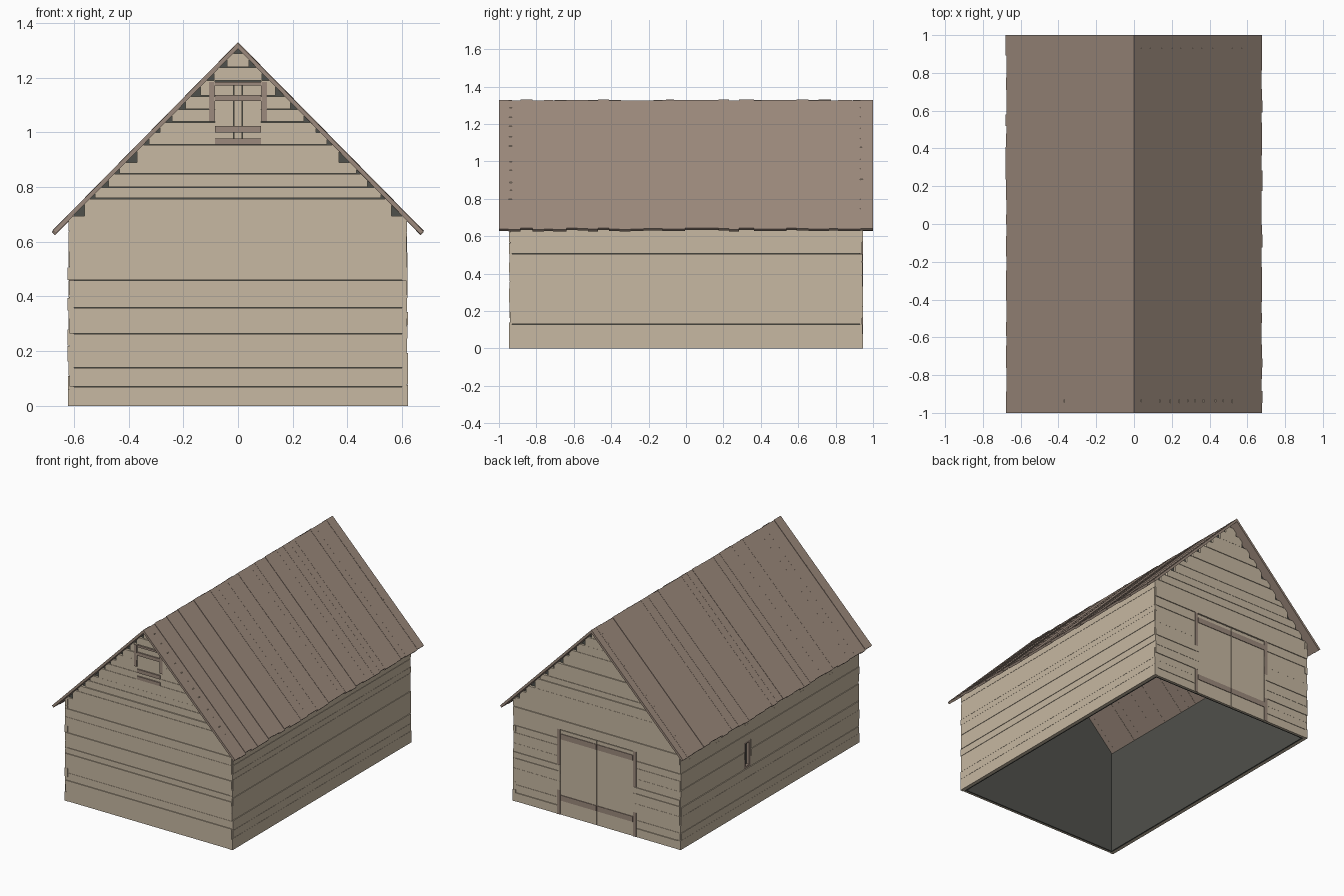
import bpy, bmesh, random
from mathutils import Vector

random.seed(4)
cube = bpy.data.objects.get("Cube")
if cube:
    bpy.data.objects.remove(cube, do_unlink=True)


def material(name, rgb):
    m = bpy.data.materials.new(name)
    m.use_nodes = True
    m.diffuse_color = (*rgb, 1)
    m.node_tree.nodes["Principled BSDF"].inputs["Base Color"].default_value = (*rgb, 1)
    return m


tan = material("pale wood", (0.57, 0.48, 0.36))
brown = material("brown wood", (0.335, 0.255, 0.205))
dark = material("dark interior", (0.078, 0.08, 0.07))

HALF_X, HALF_Y = 0.60, 0.93      # backing wall faces
RIDGE, SLOPE = 1.33, 1.015       # outer roof line


def roof_half(z):
    return (RIDGE - z) / SLOPE


def prism(bm, profile, y0, y1):
    """Extrude an x-z profile from y0 to y1."""
    face = bm.faces.new([bm.verts.new((x, y0, z)) for x, z in profile])
    moved = bmesh.ops.extrude_face_region(bm, geom=[face])["geom"]
    verts = [v for v in moved if isinstance(v, bmesh.types.BMVert)]
    bmesh.ops.translate(bm, verts=verts, vec=Vector((0, y1 - y0, 0)))


def box(bm, x0, x1, y0, y1, z0, z1):
    prism(bm, [(x0, z0), (x1, z0), (x1, z1), (x0, z1)], y0, y1)


def finish(bm, name, mat):
    bmesh.ops.recalc_face_normals(bm, faces=bm.faces)
    mesh = bpy.data.meshes.new(name)
    bm.to_mesh(mesh)
    bm.free()
    mesh.materials.append(mat)
    obj = bpy.data.objects.new(name, mesh)
    bpy.context.collection.objects.link(obj)
    return obj


def split(start, end, step):
    """Uneven row edges from start to end."""
    n = max(1, round((end - start) / step))
    w = (end - start) / n
    mid = [start + w * (i + random.uniform(-0.2, 0.2)) for i in range(1, n)]
    return [start] + mid + [end]


def rows(*breaks, step=0.055):
    edges = [breaks[0]]
    for a, b in zip(breaks, breaks[1:]):
        edges += split(a, b, step)[1:]
    return edges


def spans(lo, hi, z0, z1, hole):
    """Leave out the opening (lo, hi, bottom, top) from a row."""
    if hole and z0 > hole[2] - 0.001 and z1 < hole[3] + 0.001:
        return [(lo, hole[0]), (hole[1], hi)]
    return [(lo, hi)]


def gable_planks(name, side, edges, hole):
    bm = bmesh.new()
    for z0, z1 in zip(edges, edges[1:]):
        half = min(0.616, roof_half(z1))
        if half < 0.01:
            continue
        depth = HALF_Y + random.uniform(0.011, 0.018)
        gap = random.choice((0.0005, 0.001, 0.003))
        for a, b in spans(-half, half, z0, z1, hole):
            if b > a:
                box(bm, a, b, side * HALF_Y, side * depth, z0, z1 - gap)
    finish(bm, name, tan)


def side_planks(name, side, edges, hole=None):
    bm = bmesh.new()
    for z0, z1 in zip(edges, edges[1:]):
        out = HALF_X + random.uniform(0.017, 0.024)
        end = HALF_Y + random.uniform(0.008, 0.016)
        for a, b in spans(-end, end, z0, z1, hole):
            box(bm, side * HALF_X, side * out, a, b, z0, z1 - 0.001)
    finish(bm, name, tan)


# Dark inner walls, open at the bottom
eave = 0.70
bm = bmesh.new()
for s in (-1, 1):
    box(bm, s * (HALF_X - 0.01), s * HALF_X, -HALF_Y, HALF_Y, 0, eave)
    prism(bm, [(-HALF_X, 0), (HALF_X, 0), (HALF_X, eave), (0, 1.312), (-HALF_X, eave)],
          s * HALF_Y, s * (HALF_Y - 0.01))
finish(bm, "inner_walls", dark)

# Plank cladding
front_edges = [0, .07, .14, .19, .265, .32, .36, .405, .46, .505, .565, .62, .695, .76,
               .80, .85, .89, .955, 1.0, 1.04, 1.085, 1.135, 1.19, 1.24, 1.29]
gable_planks("front_planks", -1, front_edges, (-0.085, 0.085, 0.955, 1.19))
gable_planks("back_planks", 1, rows(0, 0.57, 0.695, 1.29), (-0.27, 0.27, 0, 0.57))
side_planks("left_planks", 1, rows(0, 0.13, 0.195, 0.345, 0.685))
side_planks("right_planks", -1, rows(0, 0.28, 0.46, 0.685), (0.20, 0.27, 0.28, 0.46))

# Roof boards running down each slope
for s, name in ((1, "left_roof_boards"), (-1, "right_roof_boards")):
    bm = bmesh.new()
    ys = split(-1, 1, 0.058)
    for y0, y1 in zip(ys, ys[1:]):
        drop = random.uniform(0, 0.006)
        tip = 0.68 - random.uniform(0, 0.006)
        top = RIDGE - drop
        low = top - SLOPE * tip
        prism(bm, [(0, top), (s * tip, low), (s * (tip - 0.011), low - 0.011), (0, RIDGE - 0.024)],
              y0, y1)
    finish(bm, name, brown)

# Loft hatch in the front gable
bm = bmesh.new()
for a, b in ((-0.085, -0.017), (-0.015, 0.014), (0.016, 0.085)):
    box(bm, a, b, -HALF_Y, -0.94, 0.96, 1.185)
finish(bm, "loft_hatch_boards", tan)
bm = bmesh.new()
for z0, z1 in ((0.955, 0.977), (1.0, 1.024), (1.115, 1.137), (1.172, 1.185)):
    box(bm, -0.085, 0.085, -HALF_Y, -0.948, z0, z1)
for s in (-1, 1):
    box(bm, s * 0.086, s * 0.106, -HALF_Y, -0.950, 1.04, 1.185)
finish(bm, "loft_hatch_trim", brown)

# Double doors in the back gable
bm = bmesh.new()
for s in (-1, 1):
    box(bm, s * 0.002, s * 0.268, HALF_Y, 0.942, 0, 0.565)
finish(bm, "double_doors", tan)
bm = bmesh.new()
for s in (-1, 1):
    box(bm, s * 0.27, s * 0.293, HALF_Y, 0.9455, 0, 0.575)
    for z in (0.095, 0.505):
        box(bm, s * 0.002, s * 0.268, HALF_Y, 0.946, z, z + 0.036)
finish(bm, "double_door_trim", brown)

# Small window frame on the right wall
bm = bmesh.new()
for y in (0.20, 0.255):
    box(bm, -HALF_X, -0.618, y, y + 0.015, 0.28, 0.46)
for z in (0.28, 0.445):
    box(bm, -HALF_X, -0.618, 0.215, 0.255, z, z + 0.015)
finish(bm, "window_frame", brown)
